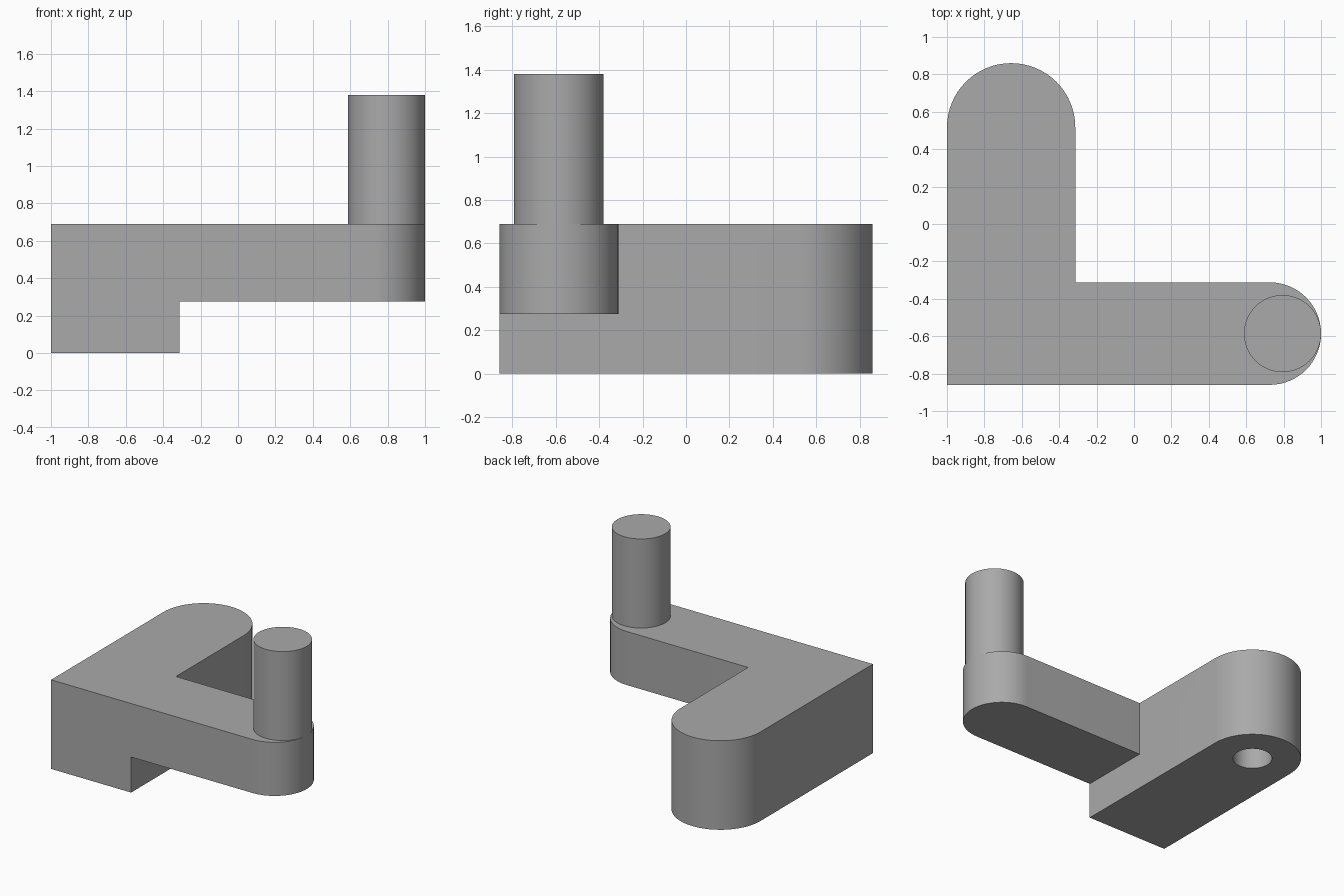
import bpy, bmesh, math

cube = bpy.data.objects.get("Cube")
if cube:
    bpy.data.objects.remove(cube, do_unlink=True)

grey = bpy.data.materials.new("plain grey")
grey.use_nodes = True
COLOUR = (0.4, 0.4, 0.4, 1)
grey.diffuse_color = COLOUR
grey.node_tree.nodes["Principled BSDF"].inputs["Base Color"].default_value = COLOUR


def arc(cx, cy, r, start, sweep, steps):
    """Points along an arc, angles in degrees."""
    return [(cx + r * math.cos(math.radians(start + sweep * i / steps)),
             cy + r * math.sin(math.radians(start + sweep * i / steps)))
            for i in range(steps + 1)]


def prism(name, outline, z0, z1):
    """Extrude a flat outline upwards."""
    bm = bmesh.new()
    base = bm.faces.new([bm.verts.new((x, y, z0)) for x, y in outline])
    top = bmesh.ops.extrude_face_region(bm, geom=[base])["geom"]
    bmesh.ops.translate(bm, vec=(0, 0, z1 - z0),
                        verts=[v for v in top if isinstance(v, bmesh.types.BMVert)])
    bmesh.ops.recalc_face_normals(bm, faces=bm.faces)
    mesh = bpy.data.meshes.new(name)
    bm.to_mesh(mesh)
    bm.free()
    mesh.materials.append(grey)
    obj = bpy.data.objects.new(name, mesh)
    bpy.context.collection.objects.link(obj)
    return obj


def smooth(obj):
    bpy.ops.object.select_all(action="DESELECT")
    obj.select_set(True)
    bpy.context.view_layer.objects.active = obj
    bpy.ops.object.shade_smooth_by_angle(angle=math.radians(30))


def combine(target, tool, operation):
    """Apply a boolean and remove the tool object."""
    mod = target.modifiers.new(operation.lower(), "BOOLEAN")
    mod.operation = operation
    mod.solver = "EXACT"
    mod.object = tool
    bpy.context.view_layer.objects.active = target
    bpy.ops.object.modifier_apply(modifier=mod.name)
    bpy.data.objects.remove(tool, do_unlink=True)


FRONT, TOP = -0.86, 0.69
LEG_R, LEG_X, LEG_Y = 0.343, -0.657, 0.517
ARM_R, ARM_X = 0.274, 0.726
ARM_Y = FRONT + ARM_R

# Deep leg with a rounded back end, joined to the thinner side arm
body = prism("cranked_body",
             [(-1, FRONT), (LEG_X + LEG_R, FRONT)] + arc(LEG_X, LEG_Y, LEG_R, 0, 180, 32),
             0, TOP)
arm = prism("side_arm",
            [(LEG_X, ARM_Y + ARM_R), (LEG_X, FRONT)] + arc(ARM_X, ARM_Y, ARM_R, -90, 180, 32),
            0.275, TOP)
combine(body, arm, "UNION")

# Blind hole in the underside of the rounded end
hole = prism("hole_cutter", arc(LEG_X, LEG_Y, 0.138, 0, 360, 48)[:-1], -0.1, 0.48)
hole.hide_render = True
combine(body, hole, "DIFFERENCE")
smooth(body)

# Upright pin at the tip of the arm
pin = prism("upright_pin", arc(0.794, ARM_Y, 0.206, 0, 360, 64)[:-1], TOP, 1.38)
smooth(pin)
